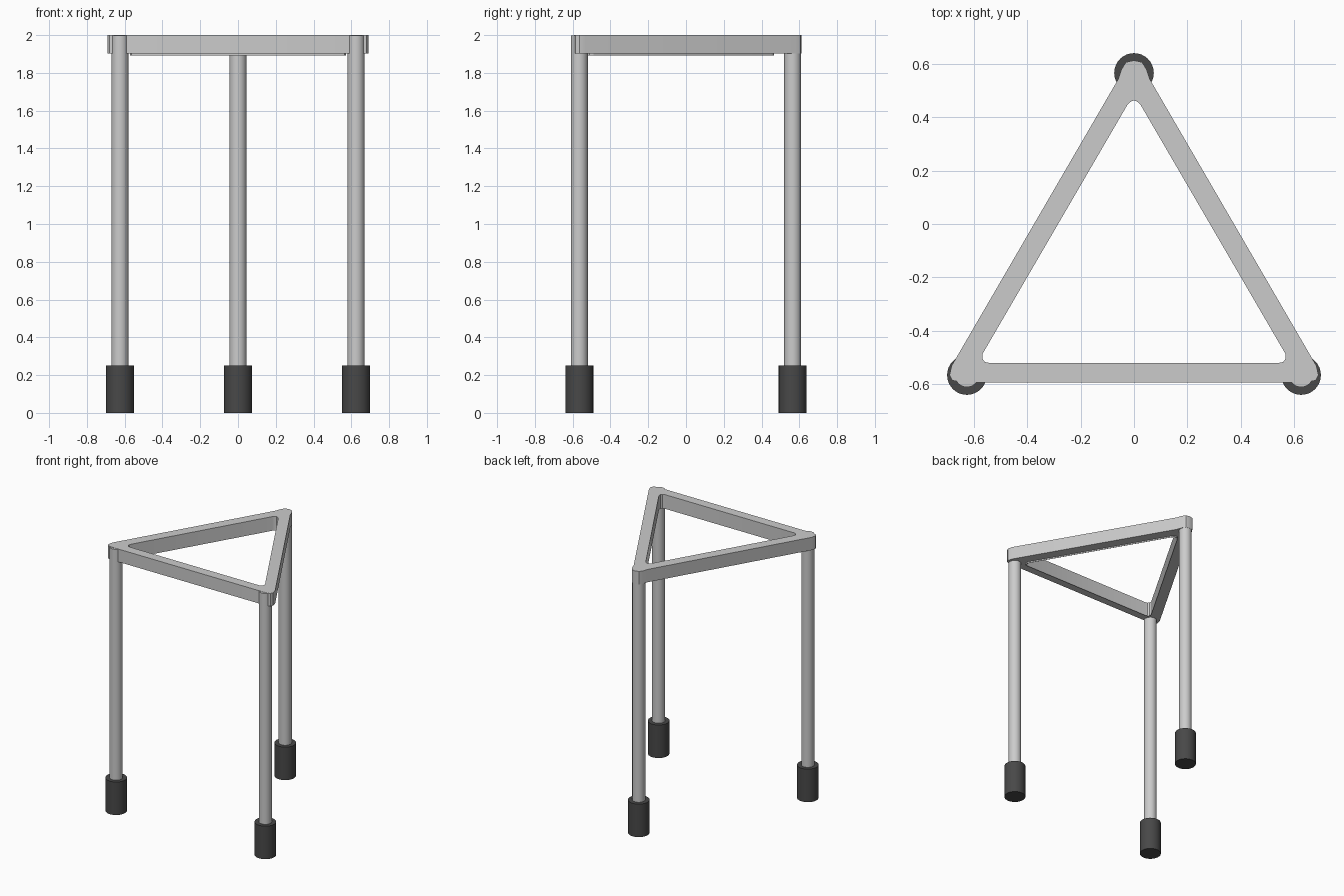
import bpy
import bmesh

cube = bpy.data.objects.get("Cube")
if cube:
    bpy.data.objects.remove(cube, do_unlink=True)


def make_material(name, colour):
    mat = bpy.data.materials.new(name)
    mat.use_nodes = True
    mat.diffuse_color = colour
    mat.node_tree.nodes["Principled BSDF"].inputs["Base Color"].default_value = colour
    return mat


grey = make_material("light grey metal", (0.6, 0.6, 0.6, 1))
rubber = make_material("dark rubber", (0.065, 0.065, 0.065, 1))


def cylinder(name, x, y, radius, bottom, top, mat):
    bpy.ops.mesh.primitive_cylinder_add(
        vertices=32, radius=radius, depth=top - bottom,
        location=(x, y, (top + bottom) / 2))
    obj = bpy.context.object
    obj.name = name
    obj.data.materials.append(mat)
    bpy.ops.object.shade_smooth_by_angle()


def mirrored(half):
    """Close a half outline, which starts on the centre line, across x = 0."""
    return half + [(-x, y) for x, y in reversed(half[1:])]


def ring(name, outer, inner, bottom, top, mat):
    """Extruded band between two outlines with matching points."""
    bm = bmesh.new()
    loops = [[bm.verts.new((x, y, z)) for x, y in outline]
             for outline, z in ((outer, bottom), (outer, top), (inner, top), (inner, bottom))]
    count = len(outer)
    for a, b in zip(loops, loops[1:] + loops[:1]):
        for i in range(count):
            j = (i + 1) % count
            bm.faces.new((a[i], a[j], b[j], b[i]))
    bmesh.ops.recalc_face_normals(bm, faces=bm.faces)
    mesh = bpy.data.meshes.new(name)
    bm.to_mesh(mesh)
    bm.free()
    mesh.materials.append(mat)
    obj = bpy.data.objects.new(name, mesh)
    bpy.context.collection.objects.link(obj)
    bpy.ops.object.select_all(action="DESELECT")
    obj.select_set(True)
    bpy.context.view_layer.objects.active = obj
    bpy.ops.object.shade_smooth_by_angle()


# Legs and their rubber feet
for side, x, y in (("right", -0.625, -0.565), ("left", 0.625, -0.565), ("back", 0, 0.565)):
    cylinder(side + "_leg", x, y, 0.045, 0.01, 1.998, grey)
    cylinder(side + "_foot", x, y, 0.074, 0, 0.25, rubber)

# Triangular top frame with rounded corners
outer = mirrored([(0, 0.612), (-0.03, 0.605), (-0.046, 0.58), (-0.06, 0.54),
                  (-0.682, -0.53), (-0.69, -0.565), (-0.68, -0.585), (-0.64, -0.592)])
inner = mirrored([(0, 0.462), (-0.01, 0.459), (-0.018, 0.452), (-0.025, 0.445),
                  (-0.566, -0.485), (-0.566, -0.505), (-0.558, -0.516), (-0.54, -0.52)])
ring("top_frame", outer, inner, 1.903, 2, grey)

# Thin lip hanging below the inner edge of the frame
lip = [(x * 1.01, y * 1.01) for x, y in inner]
ring("inner_lip", lip, inner, 1.893, 1.903, grey)
